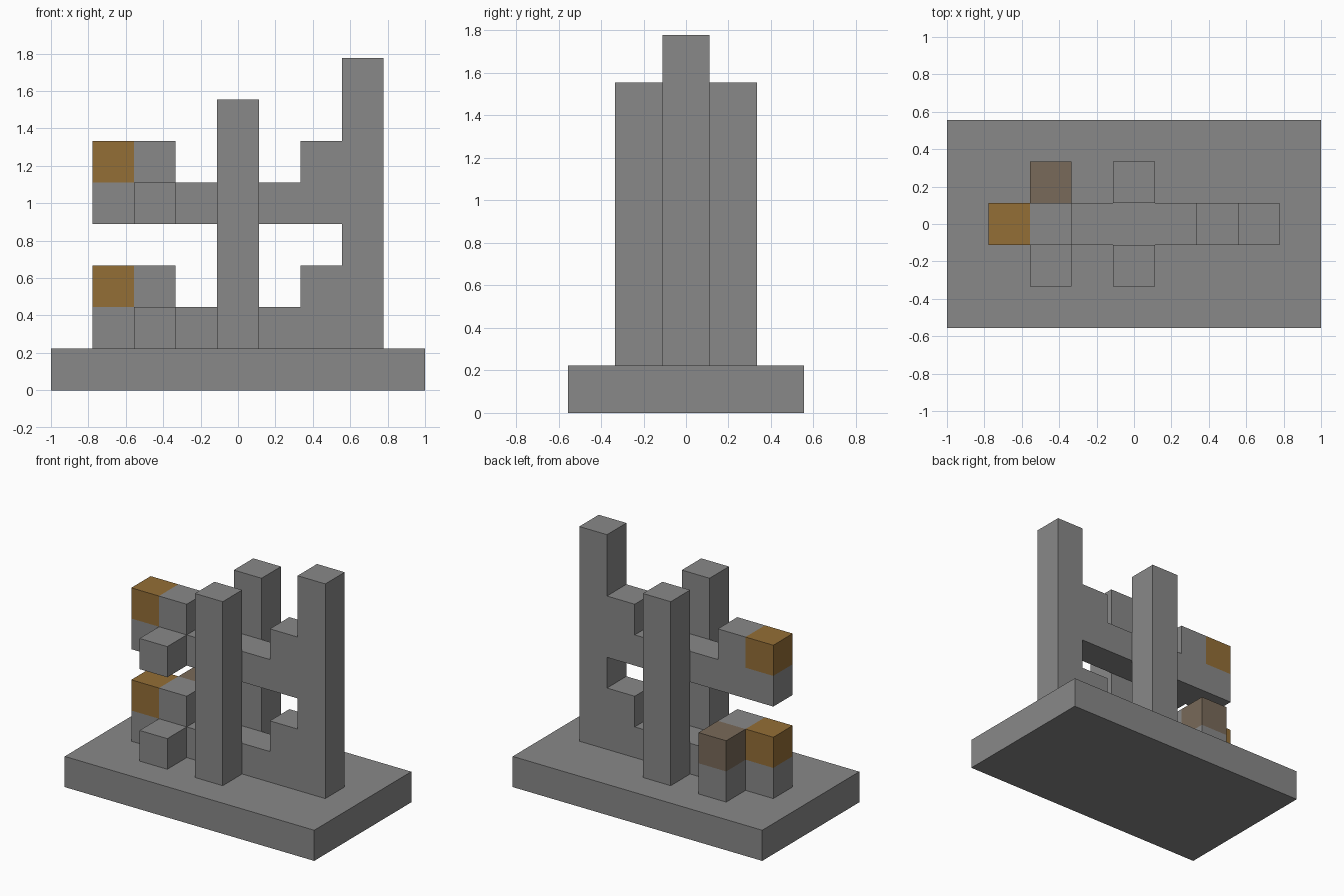
import bpy
import bmesh

U = 2 / 9  # one block of the grid

cube = bpy.data.objects.get("Cube")
if cube:
    bpy.data.objects.remove(cube, do_unlink=True)


def material(name, rgb):
    mat = bpy.data.materials.new(name)
    mat.use_nodes = True
    mat.diffuse_color = (*rgb, 1)
    mat.node_tree.nodes["Principled BSDF"].inputs["Base Color"].default_value = (*rgb, 1)
    return mat


stone = material("grey stone", (0.25, 0.25, 0.25))
amber = material("amber", (0.295, 0.157, 0.037))
taupe = material("taupe", (0.19, 0.143, 0.1))


def extrude_profile(name, points, y0, y1, mat):
    """Extrude an x-z outline, in block units, from y0 to y1."""
    bm = bmesh.new()
    face = bm.faces.new([bm.verts.new((x * U, y0 * U, z * U)) for x, z in points])
    ext = bmesh.ops.extrude_face_region(bm, geom=[face])
    moved = [v for v in ext["geom"] if isinstance(v, bmesh.types.BMVert)]
    bmesh.ops.translate(bm, verts=moved, vec=(0, (y1 - y0) * U, 0))
    bmesh.ops.recalc_face_normals(bm, faces=bm.faces)
    mesh = bpy.data.meshes.new(name)
    bm.to_mesh(mesh)
    bm.free()
    mesh.materials.append(mat)
    bpy.context.collection.objects.link(bpy.data.objects.new(name, mesh))


def block(name, x, y, z, mat=stone, width=1, depth=1, height=1):
    """Box centred on x and y, standing on z, in block units."""
    l, r = x - width / 2, x + width / 2
    extrude_profile(name, [(l, z), (r, z), (r, z + height), (l, z + height)],
                    y - depth / 2, y + depth / 2, mat)


# Base slab and the three uprights
block("base", 0, 0, 0, width=9, depth=5)
block("tall_tower", 3, 0, 1, height=7)
block("front_pillar", 0, -1, 1, height=6)
block("back_pillar", 0, 1, 1, height=6)

# Two identical stepped beams with an amber tip and a front stub
for level, z in (("lower", 1), ("upper", 4)):
    outline = [(-3.5, z), (2.5, z), (2.5, z + 2), (1.5, z + 2), (1.5, z + 1),
               (-1.5, z + 1), (-1.5, z + 2), (-2.5, z + 2), (-2.5, z + 1), (-3.5, z + 1)]
    extrude_profile(level + "_beam", outline, -0.5, 0.5, stone)
    block(level + "_tip", -3, 0, z + 1, amber)
    block(level + "_front_stub", -2, -1, z)

# Back post with a taupe cap, beside the lower beam
block("back_post", -2, 1, 1)
block("back_post_cap", -2, 1, 2, taupe)
